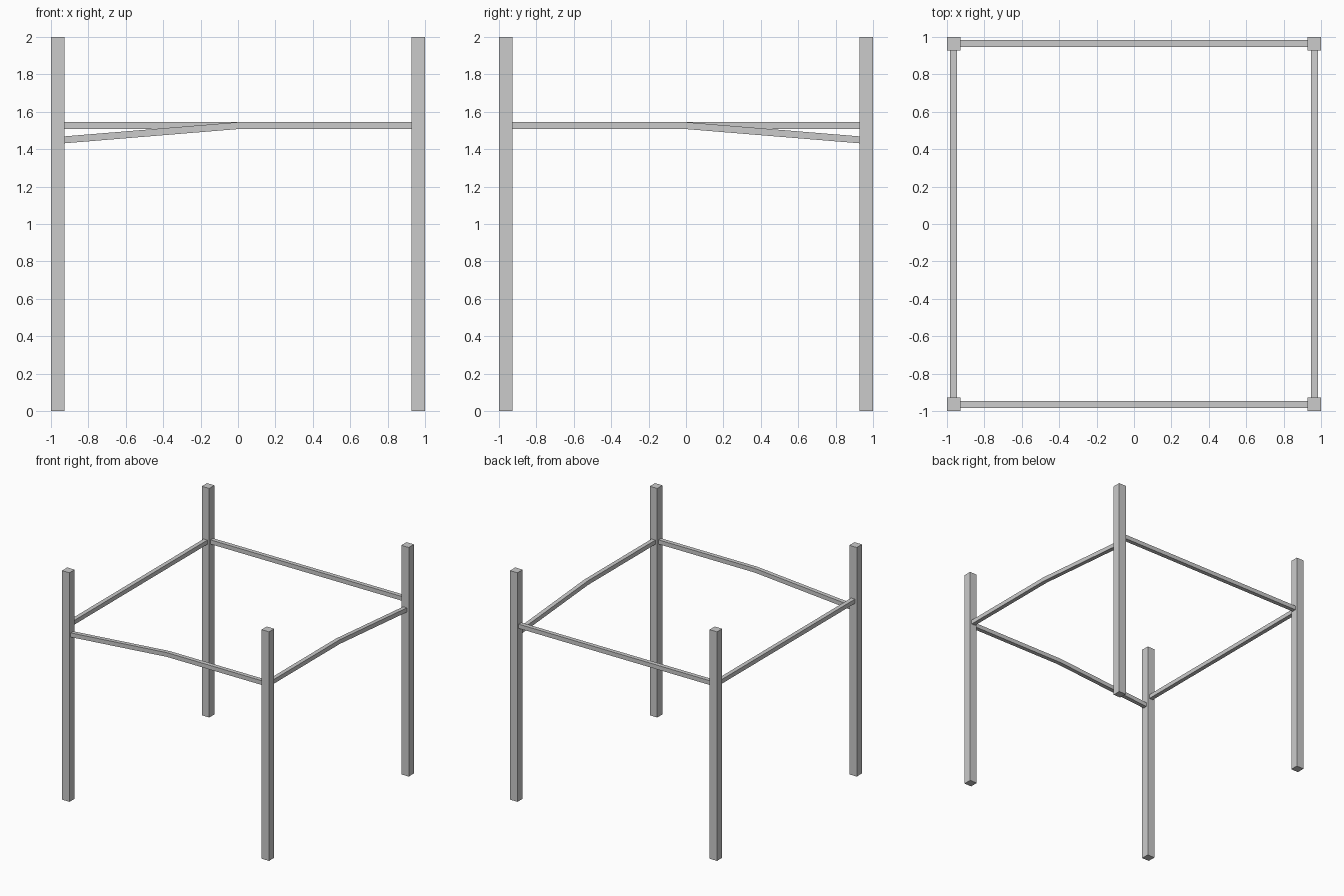
import bpy

if "Cube" in bpy.data.objects:
    bpy.data.objects.remove(bpy.data.objects["Cube"])

POST = 0.072            # post width
C = 1 - POST / 2        # post and rail centre line
END = 1 - POST          # rails stop at the inner post faces
RAIL = 0.037            # rail thickness
RAIL_Z = 1.526
DROP = 0.076            # sag of the bent rails at one end


def prism(name, stations):
    """Sweep four-corner sections into a closed solid."""
    verts = [v for s in stations for v in s]
    n = len(stations)
    faces = [(3, 2, 1, 0), tuple(range(4 * n - 4, 4 * n))]
    for k in range(n - 1):
        for i in range(4):
            j = (i + 1) % 4
            faces.append((4*k + i, 4*k + j, 4*k + 4 + j, 4*k + 4 + i))
    mesh = bpy.data.meshes.new(name)
    mesh.from_pydata(verts, [], faces)
    obj = bpy.data.objects.new(name, mesh)
    bpy.context.collection.objects.link(obj)
    # consistent outward normals
    import bmesh
    bm = bmesh.new()
    bm.from_mesh(mesh)
    bmesh.ops.recalc_face_normals(bm, faces=bm.faces)
    bm.to_mesh(mesh)
    bm.free()
    return obj


def rail(name, axis, side, path):
    """Rail along x or y; path holds (position, centre height) pairs."""
    h = RAIL / 2
    stations = []
    for t, z in path:
        ring = []
        for a, b in ((-h, -h), (h, -h), (h, h), (-h, h)):
            p = side * C + a
            ring.append((t, p, z + b) if axis == "x" else (p, t, z + b))
        stations.append(ring)
    return prism(name, stations)


# Four corner posts
for x, xn in ((-C, "left"), (C, "right")):
    for y, yn in ((-C, "front"), (C, "back")):
        bpy.ops.mesh.primitive_cube_add(size=1, location=(x, y, 1))
        post = bpy.context.object
        post.name = f"{yn}_{xn}_post"
        post.scale = (POST, POST, 2)

# Straight rails
straight = [(-END, RAIL_Z), (END, RAIL_Z)]
rail("back_rail", "x", 1, straight)
rail("left_rail", "y", -1, straight)

# Bent rails, dropping from the middle to one end
rail("front_bent_rail", "x", -1,
     [(-END, RAIL_Z - DROP), (0, RAIL_Z), (END, RAIL_Z)])
rail("right_bent_rail", "y", 1,
     [(-END, RAIL_Z), (0, RAIL_Z), (END, RAIL_Z - DROP)])
